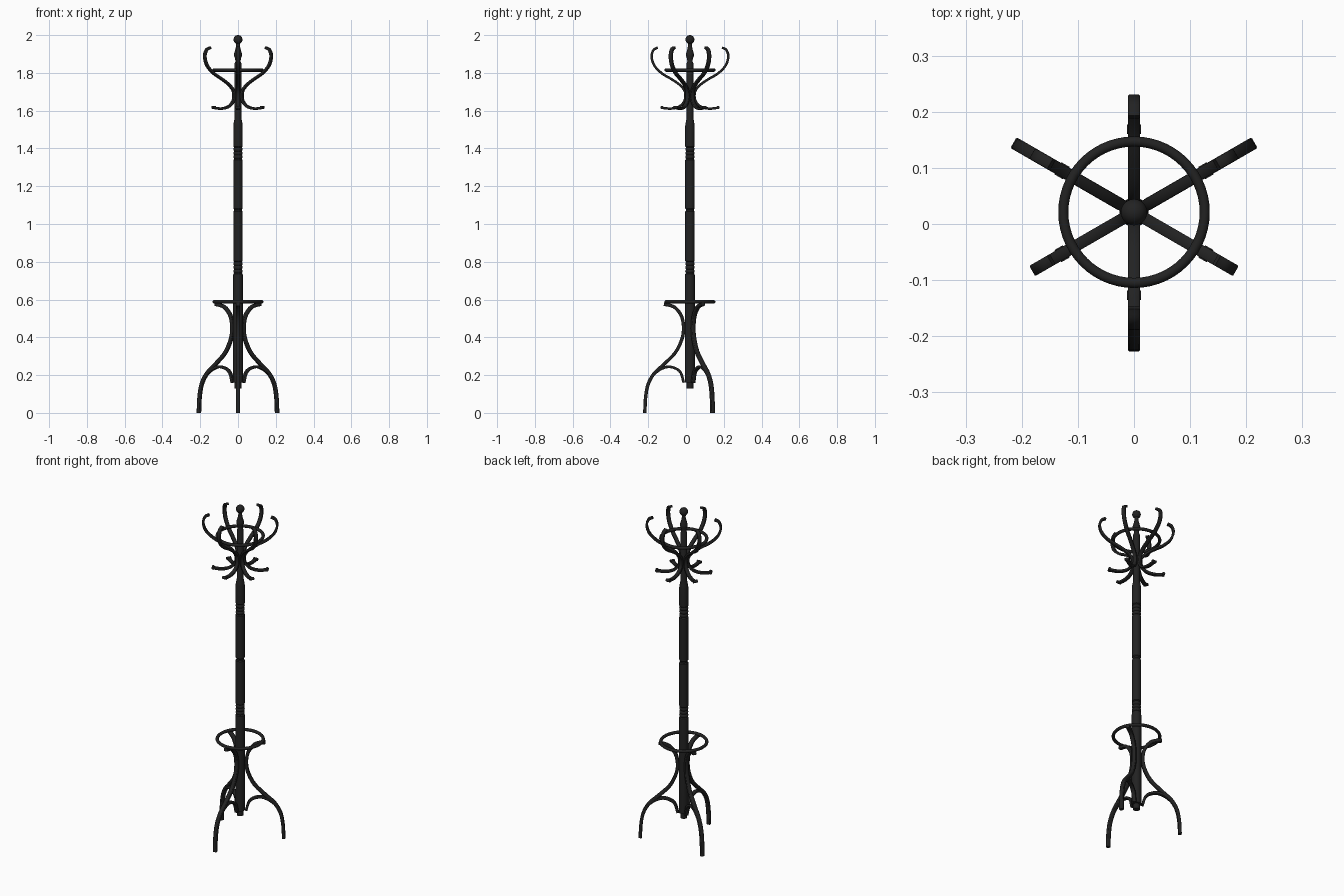
import bpy, bmesh, math
from mathutils import Vector

if "Cube" in bpy.data.objects:
    bpy.data.objects.remove(bpy.data.objects["Cube"])

CY = 0.021  # pole axis sits slightly behind the origin
mat = bpy.data.materials.new("black_lacquer")
mat.diffuse_color = (0.016, 0.016, 0.016, 1)
mat.use_nodes = True
mat.node_tree.nodes["Principled BSDF"].inputs["Base Color"].default_value = mat.diffuse_color


def finish(bm, name, angle=35):
    bmesh.ops.recalc_face_normals(bm, faces=bm.faces)
    me = bpy.data.meshes.new(name)
    bm.to_mesh(me)
    bm.free()
    ob = bpy.data.objects.new(name, me)
    bpy.context.collection.objects.link(ob)
    me.materials.append(mat)
    bpy.ops.object.select_all(action='DESELECT')
    ob.select_set(True)
    bpy.context.view_layer.objects.active = ob
    bpy.ops.object.shade_smooth_by_angle(angle=math.radians(angle))
    return ob


def smooth_path(pts, n=5):
    # Catmull-Rom curve through (radius, height) points
    p = [Vector(q) for q in pts]
    p = [2 * p[0] - p[1]] + p + [2 * p[-1] - p[-2]]
    out = []
    for i in range(1, len(p) - 2):
        a, b, c, d = p[i - 1:i + 3]
        for k in range(n):
            t = k / n
            out.append(0.5 * (2 * b + (c - a) * t + (2 * a - 5 * b + 4 * c - d) * t * t
                              + (3 * b - a - 3 * c + d) * t ** 3))
    return out + [p[-2]]


def bent_bar(name, pts, ang, width, thick):
    # bentwood bar: slightly chamfered section swept along a path in a radial plane
    path = smooth_path(pts)
    ca, sa = math.cos(ang), math.sin(ang)
    w, t = width / 2, thick / 2
    c = t * 0.25
    sec = [(w, t - c), (w - c, t), (c - w, t), (-w, t - c),
           (-w, c - t), (c - w, -t), (w - c, -t), (w, c - t)]
    bm = bmesh.new()
    rings = []
    for i, p in enumerate(path):
        d = (path[min(i + 1, len(path) - 1)] - path[max(i - 1, 0)]).normalized()
        ring = []
        for s, n in sec:
            r, z = p.x - d.y * n, max(p.y + d.x * n, 0)
            ring.append(bm.verts.new((r * ca - s * sa, CY + r * sa + s * ca, z)))
        rings.append(ring)
    for a, b in zip(rings, rings[1:]):
        for k in range(8):
            m = (k + 1) % 8
            bm.faces.new((a[k], a[m], b[m], b[k]))
    bm.faces.new(rings[0])
    bm.faces.new(rings[-1])
    return finish(bm, name, 50)


def lathe(name, prof, seg=32):
    bm = bmesh.new()
    rings = []
    for r, z in prof:
        rings.append([bm.verts.new((r * math.cos(2 * math.pi * k / seg),
                                    CY + r * math.sin(2 * math.pi * k / seg), z))
                      for k in range(seg)])
    for a, b in zip(rings, rings[1:]):
        for k in range(seg):
            m = (k + 1) % seg
            bm.faces.new((a[k], a[m], b[m], b[k]))
    bm.faces.new(rings[0])
    bm.faces.new(rings[-1])
    return finish(bm, name)


def beads(z0, n=3, h=0.02):
    # turned beads separated by grooves
    out = []
    for i in range(n):
        z = z0 + i * h
        out += [(0.020, z), (0.024, z + h * 0.25), (0.025, z + h * 0.5), (0.024, z + h * 0.75)]
    return out + [(0.020, z0 + n * h)]


# turned central pole with finial neck
lathe("pole",
      [(0.018, 0.13), (0.018, 0.16), (0.026, 0.162), (0.026, 0.72), (0.025, 0.735)]
      + beads(0.74)
      + [(0.025, 0.805), (0.025, 1.065), (0.021, 1.07), (0.021, 1.078), (0.025, 1.083), (0.025, 1.34)]
      + beads(1.345)
      + [(0.025, 1.41), (0.025, 1.52), (0.022, 1.54), (0.018, 1.56), (0.018, 1.85),
         (0.014, 1.86), (0.015, 1.875), (0.021, 1.89), (0.021, 1.90), (0.014, 1.925),
         (0.010, 1.945), (0.012, 1.96)])

# ball on top
bm = bmesh.new()
bmesh.ops.create_uvsphere(bm, u_segments=24, v_segments=16, radius=0.0235)
bmesh.ops.translate(bm, verts=bm.verts, vec=(0, CY, 1.9765))
finish(bm, "finial_ball", 60)

# hat ring and umbrella ring
for name, z in (("upper_ring", 1.815), ("lower_ring", 0.588)):
    bpy.ops.mesh.primitive_torus_add(location=(0, CY, z), major_radius=0.126, minor_radius=0.009,
                                     major_segments=56, minor_segments=12)
    ob = bpy.context.object
    ob.name = name
    ob.data.materials.append(mat)
    bpy.ops.object.shade_smooth_by_angle(angle=math.radians(60))

# six S-shaped hooks with a small knob on each lower tip
hook = [(0.17, 1.934), (0.193, 1.921), (0.203, 1.885), (0.188, 1.838), (0.148, 1.797),
        (0.098, 1.767), (0.057, 1.739), (0.031, 1.71), (0.024, 1.68), (0.031, 1.648),
        (0.057, 1.622), (0.10, 1.611), (0.148, 1.615)]
for i in range(6):
    a = math.radians(30 + 60 * i)
    bent_bar(f"coat_hook_{i + 1}", hook, a, 0.021, 0.013)
    bpy.ops.mesh.primitive_cylinder_add(
        vertices=16, radius=0.0085, depth=0.025, rotation=(math.pi / 2, 0, a + math.pi / 2),
        location=(0.148 * math.cos(a), CY + 0.148 * math.sin(a), 1.617))
    ob = bpy.context.object
    ob.name = f"hook_knob_{i + 1}"
    ob.rotation_euler = (math.pi / 2, 0, a)
    ob.data.materials.append(mat)
    bpy.ops.object.shade_smooth_by_angle(angle=math.radians(40))

# three bent legs, each with an inner brace reaching the pole foot
leg = [(0.239, 0.0), (0.235, 0.08), (0.222, 0.15), (0.19, 0.208), (0.135, 0.26),
       (0.077, 0.32), (0.043, 0.39), (0.034, 0.45), (0.044, 0.51), (0.074, 0.553),
       (0.105, 0.569), (0.138, 0.575)]
brace = [(0.19, 0.206), (0.155, 0.231), (0.115, 0.244), (0.075, 0.235),
         (0.048, 0.211), (0.033, 0.16)]
for i in range(3):
    a = math.radians(30 + 120 * i)
    bent_bar(f"leg_{i + 1}", leg, a, 0.022, 0.018)
    bent_bar(f"leg_brace_{i + 1}", brace, a, 0.022, 0.014)
